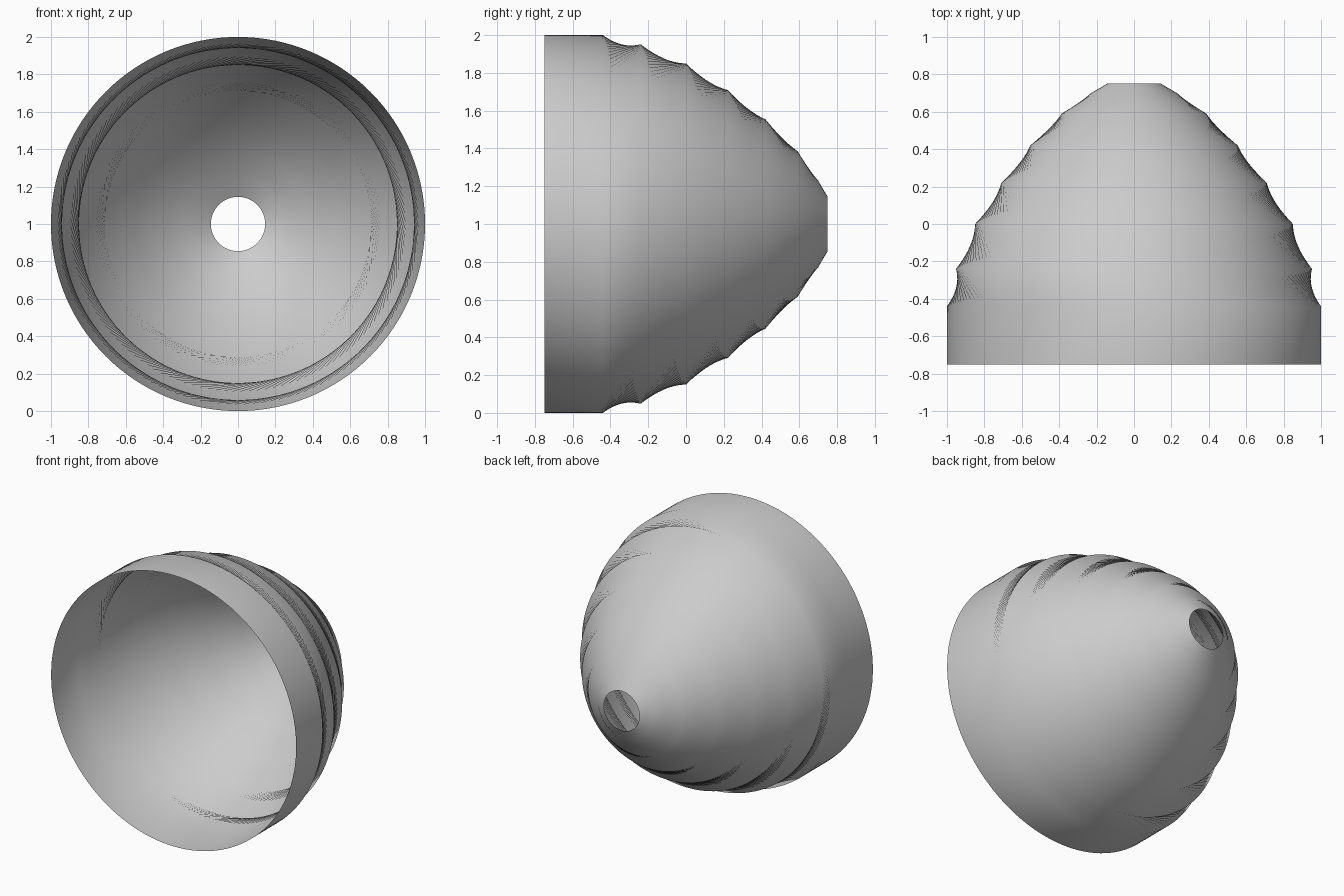
import bpy, bmesh, math

if "Cube" in bpy.data.objects:
    bpy.data.objects.remove(bpy.data.objects["Cube"])

# Profile along the y axis: (y, radius, twist in degrees)
profile = [(-0.75, 1.0, 0), (-0.44, 1.0, 0), (-0.24, 0.952, 26),
           (0.0, 0.85, 52), (0.22, 0.71, 78), (0.42, 0.555, 104),
           (0.59, 0.387, 130), (0.70, 0.23, 156), (0.75, 0.145, 170)]
N = 128

# Open bowl with a round hole at the back, rings joined by slanted strips
bm = bmesh.new()
rings = []
for y, r, tw in profile:
    ring = []
    for i in range(N):
        a = 2 * math.pi * i / N + math.radians(tw)
        ring.append(bm.verts.new((r * math.cos(a), y, 1 + r * math.sin(a))))
    rings.append(ring)
for a, b in zip(rings, rings[1:]):
    for i in range(N):
        j = (i + 1) % N
        bm.faces.new((a[i], a[j], b[j], b[i]))
bmesh.ops.recalc_face_normals(bm, faces=bm.faces)
for f in bm.faces:
    f.smooth = True

mesh = bpy.data.meshes.new("lamp_shade")
bm.to_mesh(mesh)
bm.free()
shade = bpy.data.objects.new("lamp_shade", mesh)
bpy.context.collection.objects.link(shade)
